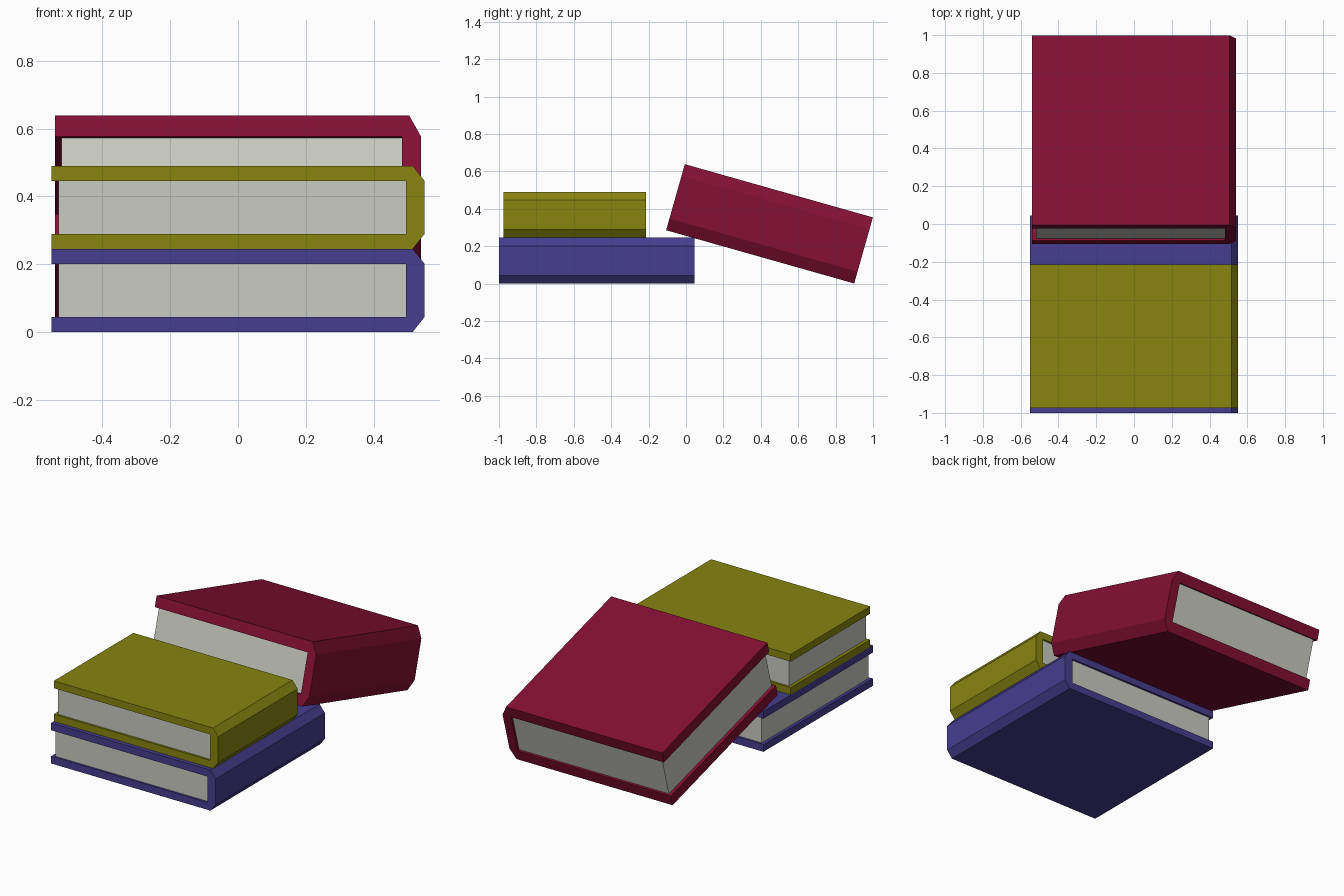
import bpy
import bmesh
from math import radians

if "Cube" in bpy.data.objects:
    bpy.data.objects.remove(bpy.data.objects["Cube"])


def material(name, rgb):
    m = bpy.data.materials.new(name)
    m.diffuse_color = (*rgb, 1)
    m.use_nodes = True
    m.node_tree.nodes["Principled BSDF"].inputs["Base Color"].default_value = m.diffuse_color
    return m


def extrude_profile(name, profile, length, mat):
    """Extrude an x-z outline along y, centred on the origin."""
    bm = bmesh.new()
    face = bm.faces.new([bm.verts.new((x, -length / 2, z)) for x, z in profile])
    ext = bmesh.ops.extrude_face_region(bm, geom=[face])["geom"]
    moved = [v for v in ext if isinstance(v, bmesh.types.BMVert)]
    bmesh.ops.translate(bm, verts=moved, vec=(0, length, 0))
    bmesh.ops.recalc_face_normals(bm, faces=bm.faces)
    mesh = bpy.data.meshes.new(name)
    bm.to_mesh(mesh)
    bm.free()
    mesh.materials.append(mat)
    obj = bpy.data.objects.new(name, mesh)
    bpy.context.collection.objects.link(obj)
    return obj


paper = material("paper", (0.59, 0.60, 0.54))


def book(name, color, half_w, length, thick, board, spine, center, tilt=0):
    w, h = half_w, thick / 2
    inner_h, inner_x = h - board, w - spine
    # Cover: C-shaped section with a bevelled spine
    upper = [(-w, h), (w - 0.035, h), (w, inner_h)]
    outer = upper + [(x, -z) for x, z in reversed(upper)]
    inner = [(-w, -inner_h), (inner_x, -inner_h), (inner_x, inner_h), (-w, inner_h)]
    cover = extrude_profile(name + "_cover", outer + inner, length,
                            material(name + "_cloth", color))
    # Page block, set in from the three open edges
    left = -w + 0.02
    block = [(left, -inner_h), (inner_x, -inner_h), (inner_x, inner_h), (left, inner_h)]
    pages = extrude_profile(name + "_pages", block, length - 0.024, paper)
    for obj in (cover, pages):
        obj.location = center
        obj.rotation_euler.x = radians(tilt)


# Two stacked books and one leaning on the lower book
book("bottom_book", (0.061, 0.047, 0.275), 0.55, 1.045, 0.245, 0.044, 0.055,
     (0, -0.4775, 0.1225))
book("top_book", (0.245, 0.235, 0.005), 0.55, 0.76, 0.245, 0.044, 0.055,
     (0, -0.595, 0.3675))
book("leaning_book", (0.23, 0.005, 0.035), 0.54, 1.045, 0.367, 0.065, 0.057,
     (0, 0.4465, 0.3195), -15.8)
